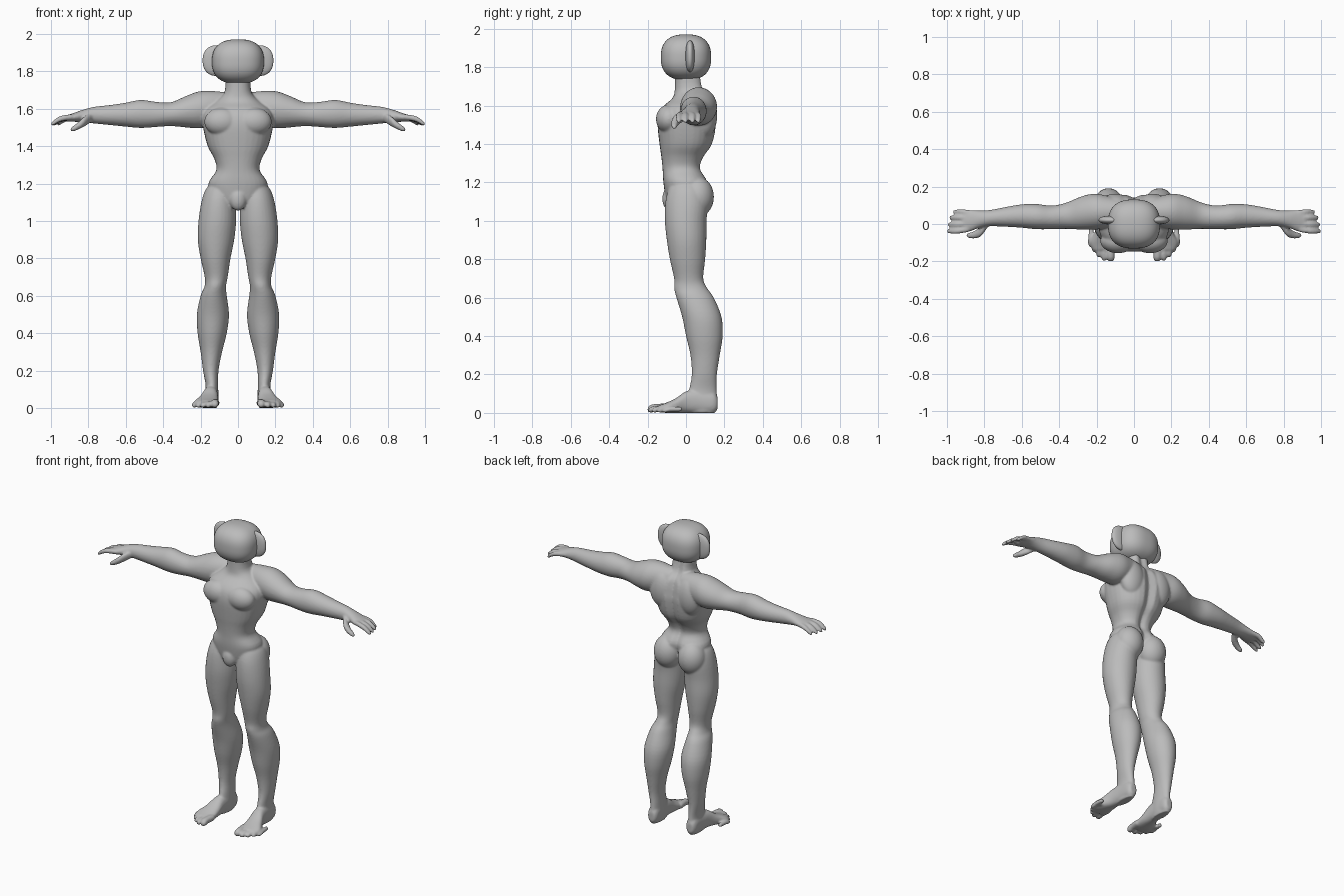
import bpy, bmesh, math
from mathutils import Vector

skin = bpy.data.materials.new("plain grey")
skin.diffuse_color = (0.5, 0.5, 0.5, 1)


def spline(rows, steps=4):
    """Smoothly interpolate a list of stations."""
    out = []
    for i in range(len(rows) - 1):
        p = [rows[max(i - 1, 0)], rows[i], rows[i + 1], rows[min(i + 2, len(rows) - 1)]]
        for k in range(steps):
            t = k / steps
            out.append([b + 0.5 * t * (c - a + t * (2*a - 5*b + 4*c - d + t * (3*(b - c) + d - a)))
                        for a, b, c, d in zip(*p)])
    return out + [list(rows[-1])]


def loft(bm, axis, rows, side=1, power=2.0, groove=0.0, n=32):
    """Rows are (position on axis, low u, high u, low v, high v)."""
    rings = []
    for t, u0, u1, v0, v1 in spline(rows):
        ring = []
        for k in range(n):
            a = 2 * math.pi * k / n
            c, s = math.cos(a), math.sin(a)
            u = (u0 + u1) / 2 + (u1 - u0) / 2 * math.copysign(abs(c) ** (2 / power), c)
            v = (v0 + v1) / 2 + (v1 - v0) / 2 * math.copysign(abs(s) ** (2 / power), s)
            if groove and s > 0:
                v -= groove * math.exp(-(u / 0.025) ** 2)
            p = {'x': (t, u, v), 'y': (u, t, v), 'z': (u, v, t)}[axis]
            ring.append(bm.verts.new((p[0] * side, p[1], p[2])))
        rings.append(ring)
    for r0, r1 in zip(rings, rings[1:]):
        for k in range(n):
            bm.faces.new((r0[k], r0[(k + 1) % n], r1[(k + 1) % n], r1[k]))
    bm.faces.new(rings[0])
    bm.faces.new(rings[-1])


def blob(bm, centre, radii, power=2.0):
    """Ellipsoid, squarer for a higher power."""
    for v in bmesh.ops.create_icosphere(bm, subdivisions=5, radius=1)['verts']:
        k = sum(abs(c) ** power for c in v.co) ** (-1 / power)
        v.co = Vector(c + r * p * k for c, r, p in zip(centre, radii, v.co))


def digit(bm, axis, points, side):
    """Finger or toe: rows of (position, u, v, radius), rounded at the tip."""
    loft(bm, axis, [(t, u - r, u + r, v - r, v + r) for t, u, v, r in points], side, n=16)


def finish(bm, name):
    bmesh.ops.recalc_face_normals(bm, faces=bm.faces)
    for f in bm.faces:
        f.smooth = True
    me = bpy.data.meshes.new(name)
    bm.to_mesh(me)
    bm.free()
    me.materials.append(skin)
    ob = bpy.data.objects.new(name, me)
    bpy.context.collection.objects.link(ob)
    return ob


body = bmesh.new()

# Torso and neck: z, half width, front, back
torso = [(1.07, .06, -.09, .05), (1.12, .13, -.105, .09), (1.2, .158, -.118, .115),
         (1.27, .116, -.122, .08), (1.33, .126, -.128, .095), (1.4, .162, -.138, .14),
         (1.5, .187, -.148, .16), (1.56, .19, -.14, .157), (1.6, .17, -.115, .15),
         (1.64, .12, -.07, .135), (1.69, .072, -.058, .095), (1.8, .066, -.058, .08)]
loft(body, 'z', [(z, -w, w, f, b) for z, w, f, b in torso], power=2.3, groove=.022)
blob(body, (0, -.088, 1.115), (.045, .035, .06))

# Leg: z, inner, outer, front, back
leg = [(1.21, .04, .13, -.07, .07), (1.17, .02, .172, -.09, .1), (1.1, .012, .196, -.107, .115),
       (1.0, .01, .211, -.11, .107), (.9, .02, .215, -.1, .106), (.8, .04, .2, -.084, .1),
       (.7, .055, .178, -.062, .09), (.65, .064, .179, -.062, .11), (.6, .06, .2, -.05, .145),
       (.5, .048, .22, -.02, .185), (.4, .06, .216, 0, .191), (.3, .085, .2, .023, .176),
       (.2, .104, .187, .03, .161), (.12, .106, .173, .015, .16), (.05, .104, .176, 0, .165),
       (0, .112, .168, .01, .155)]
# Foot: y, inner, outer, bottom, top
foot = [(.165, .12, .16, .02, .08), (.14, .106, .175, 0, .11), (.06, .106, .18, 0, .12),
        (0, .107, .19, 0, .112), (-.05, .105, .212, 0, .078), (-.1, .104, .235, 0, .054),
        (-.14, .108, .22, .003, .04)]
# Arm: x, front, back, bottom, top
arm = [(.04, .01, .13, 1.54, 1.685), (.14, -.02, .15, 1.51, 1.695), (.21, -.03, .162, 1.495, 1.692),
       (.28, -.03, .148, 1.5, 1.667), (.36, -.026, .115, 1.507, 1.634), (.44, -.028, .098, 1.502, 1.637),
       (.52, -.028, .107, 1.497, 1.647), (.6, -.02, .105, 1.504, 1.632), (.68, -.015, .092, 1.512, 1.62),
       (.77, -.012, .075, 1.521, 1.61), (.83, -.022, .072, 1.528, 1.594), (.87, -.038, .074, 1.53, 1.58),
       (.915, -.046, .07, 1.53, 1.565)]

for s in (1, -1):
    loft(body, 'z', leg, s)
    loft(body, 'y', foot, s, power=2.3)
    loft(body, 'x', arm, s)
    # Chest and seat muscles
    blob(body, (s * .085, -.09, 1.53), (.095, .066, .075))
    blob(body, (s * .088, .06, 1.125), (.088, .085, .105))
    blob(body, (s * .1, .1, 1.55), (.085, .062, .12))
    # Toes, big to little
    for x, tip, r in ((.124, -.2, .021), (.159, -.197, .016), (.188, -.178, .015),
                      (.213, -.15, .014), (.233, -.122, .013)):
        digit(body, 'y', [(tip + .1, x - .006, r + .006, r), (tip + .045, x, r + .006, r),
                          (tip + .015, x, r, r), (tip, x, r - .003, r * .5)], s)
    # Fingers, index to little
    for y, tip in ((-.038, 1.0), (-.003, .996), (.034, .988), (.064, .968)):
        digit(body, 'x', [(tip - .11, y * .85 + .003, 1.556, .015), (tip - .05, y, 1.546, .0155),
                          (tip - .012, y, 1.523, .013), (tip, y, 1.515, .007)], s)
    # Thumb
    digit(body, 'x', [(.78, .01, 1.555, .025), (.82, -.04, 1.532, .027), (.855, -.058, 1.508, .02),
                      (.885, -.061, 1.491, .014), (.896, -.061, 1.486, .007)], s)

# Fuse the body into one smooth skin
ob = finish(body, "body")
mod = ob.modifiers.new("fuse", 'REMESH')
mod.mode = 'VOXEL'
mod.voxel_size = .006
mod.use_smooth_shade = True
mod = ob.modifiers.new("soften", 'SMOOTH')
mod.factor = .5
mod.iterations = 8

# Head
head = bmesh.new()
blob(head, (0, 0, 1.852), (.139, .131, .119), 2.5)
finish(head, "head")

# Ears
for s, name in ((1, "left_ear"), (-1, "right_ear")):
    ear = bmesh.new()
    blob(ear, (s * .112, .021, 1.857), (.077, .024, .082), 2.3)
    finish(ear, name)
